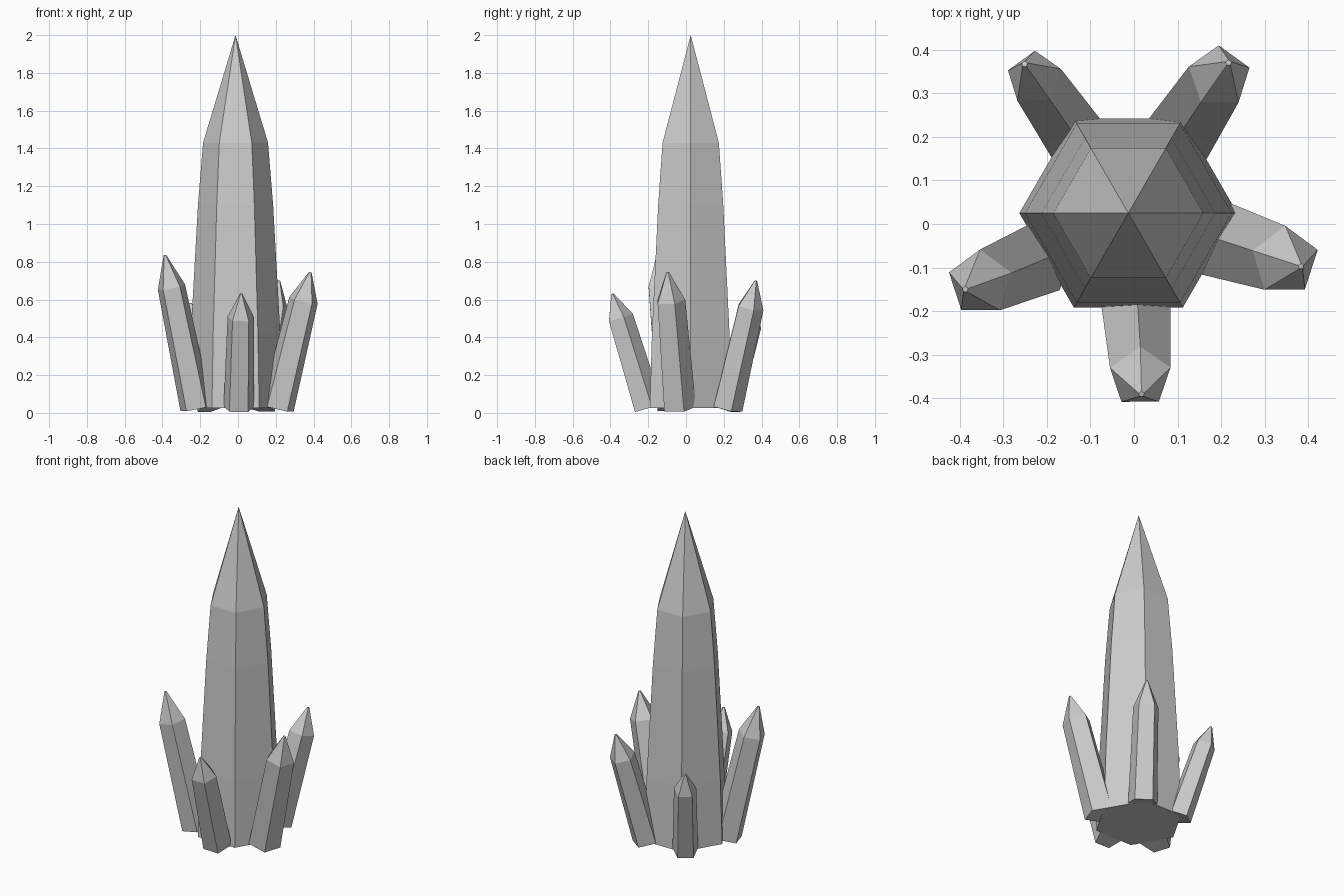
import bpy, bmesh, math
from mathutils import Vector

if "Cube" in bpy.data.objects:
    bpy.data.objects.remove(bpy.data.objects["Cube"])


def crystal(name, base, tip, sides, rings, start):
    """Faceted prism along base->tip; rings = (fraction of length, radius)."""
    base, tip = Vector(base), Vector(tip)
    axis = tip - base
    tilt = Vector((0, 0, 1)).rotation_difference(axis)
    bm = bmesh.new()
    loops = []
    for t, r in rings:
        loop = []
        for i in range(sides):
            a = start + 2 * math.pi * i / sides
            p = Vector((r * math.cos(a), r * math.sin(a), t * axis.length))
            loop.append(bm.verts.new(base + tilt @ p))
        loops.append(loop)
    for lo, hi in zip(loops, loops[1:]):
        for i in range(sides):
            j = (i + 1) % sides
            bm.faces.new((lo[i], lo[j], hi[j], hi[i]))
    bm.faces.new(loops[0][::-1])
    if rings[-1][0] < 1:  # sharp point
        apex = bm.verts.new(tip)
        top = loops[-1]
        for i in range(sides):
            bm.faces.new((top[i], top[(i + 1) % sides], apex))
    else:  # tiny blunt end
        bm.faces.new(loops[-1])
    mesh = bpy.data.meshes.new(name)
    bm.to_mesh(mesh)
    bm.free()
    obj = bpy.data.objects.new(name, mesh)
    bpy.context.collection.objects.link(obj)
    return obj


# Tall central hexagonal crystal
Z0 = 0.025
height = 2.0 - Z0
profile = [(Z0, 0.25), (0.42, 0.237), (1.1, 0.199), (1.43, 0.172)]
crystal("main_crystal", (-0.013, 0.025, Z0), (-0.013, 0.025, 2.0), 6,
        [((z - Z0) / height, r) for z, r in profile], 0)

# Five small pentagonal crystals leaning outward
small = {
    "front_crystal": ((0.004, -0.205), (0.017, -0.39, 0.63), 0.073),
    "right_crystal": ((0.208, -0.04), (0.383, -0.097, 0.745), 0.081),
    "back_right_crystal": ((0.115, 0.215), (0.217, 0.37, 0.70), 0.074),
    "back_left_crystal": ((-0.145, 0.213), (-0.251, 0.367, 0.58), 0.065),
    "left_crystal": ((-0.222, -0.08), (-0.387, -0.15, 0.835), 0.077),
}
for name, (xy, tip, r) in small.items():
    crystal(name, (*xy, Z0), tip, 5,
            [(0, r * 1.15), (0.79, r), (1, 0.007)], math.pi / 2)
